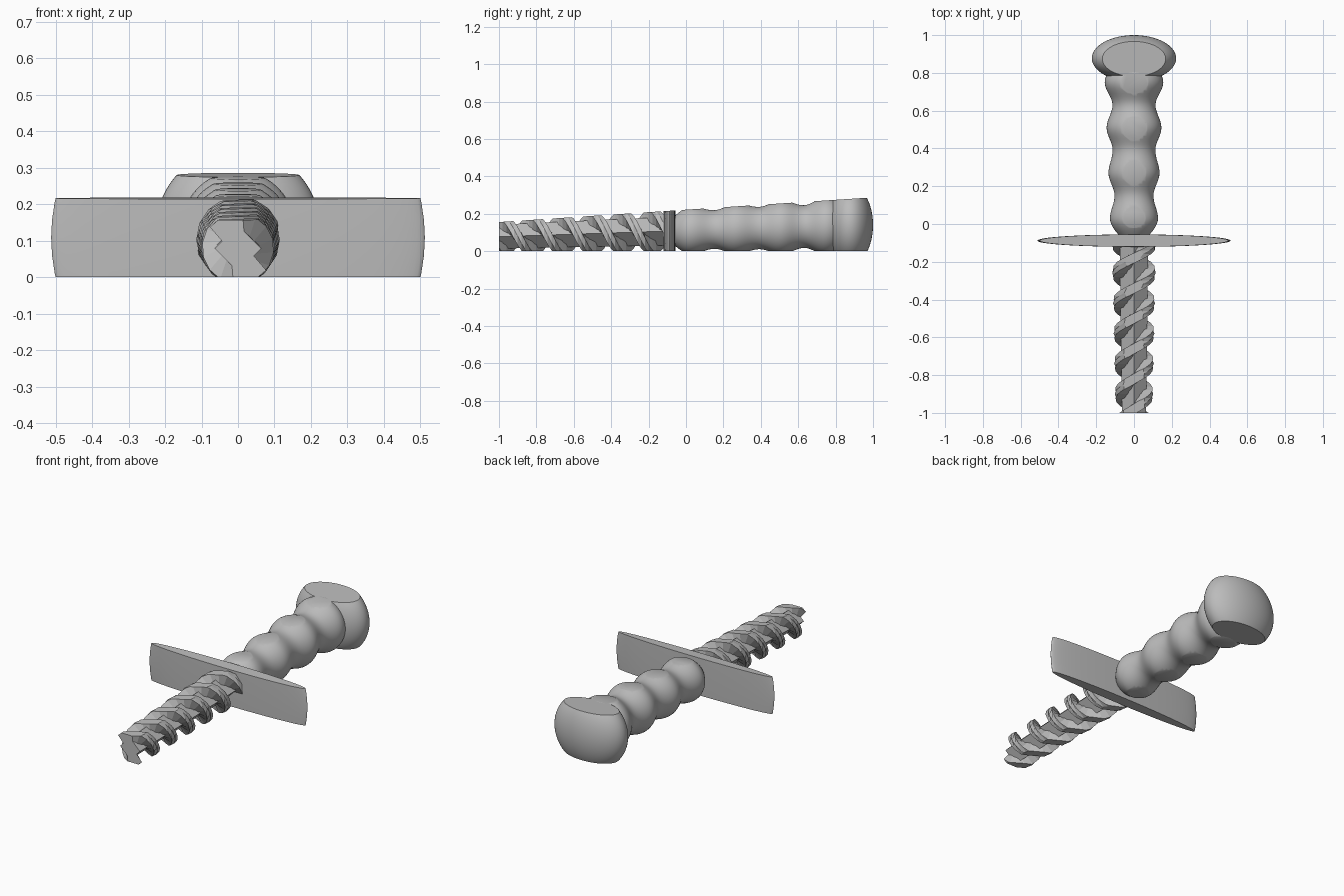
import bpy, bmesh, math
from mathutils import Vector

cube = bpy.data.objects.get("Cube")
if cube:
    bpy.data.objects.remove(cube, do_unlink=True)

grey = bpy.data.materials.new("plain grey")
grey.use_nodes = True
COLOUR = (0.5, 0.5, 0.5, 1)
grey.diffuse_color = COLOUR
grey.node_tree.nodes["Principled BSDF"].inputs["Base Color"].default_value = COLOUR

SLOPE = 0.066       # the flat top rises towards the pommel
TOP = 0.222         # height of the flat top at y = 0


def axis_z(y):
    return (TOP + SLOPE * y) / 2


def lerp(a, b, t):
    return a + (b - a) * t


def loft(bm, rings):
    """Skin a list of closed rings of points and cap both ends."""
    rows = [[bm.verts.new(p) for p in ring] for ring in rings]
    n = len(rows[0])
    for a, b in zip(rows, rows[1:]):
        for i in range(n):
            j = (i + 1) % n
            bm.faces.new((a[i], a[j], b[j], b[i]))
    bm.faces.new(rows[0])
    bm.faces.new(rows[-1])


def polar(r, angle, y):
    return Vector((r * math.sin(angle), y, axis_z(y) + r * math.cos(angle)))


def finish(name, bm, smooth):
    """Slice the part flat above and below, then make the object."""
    planes = ((Vector((0, 0, 0)), Vector((0, 0, -1))),
              (Vector((0, 0, TOP)), Vector((0, -SLOPE, 1)).normalized()))
    for co, no in planes:
        geom = bm.verts[:] + bm.edges[:] + bm.faces[:]
        bmesh.ops.bisect_plane(bm, geom=geom, plane_co=co, plane_no=no, clear_outer=True)
        rim = [e for e in bm.edges if e.is_boundary]
        bmesh.ops.holes_fill(bm, edges=rim, sides=0)
    bmesh.ops.recalc_face_normals(bm, faces=bm.faces[:])
    mesh = bpy.data.meshes.new(name)
    bm.to_mesh(mesh)
    bm.free()
    mesh.materials.append(grey)
    obj = bpy.data.objects.new(name, mesh)
    bpy.context.collection.objects.link(obj)
    if smooth:
        bpy.ops.object.select_all(action='DESELECT')
        obj.select_set(True)
        bpy.context.view_layer.objects.active = obj
        bpy.ops.object.shade_smooth_by_angle(angle=math.radians(30))
    return obj


def ellipsoid(name, y, radii):
    bm = bmesh.new()
    bmesh.ops.create_uvsphere(bm, u_segments=64, v_segments=32, radius=1)
    for v in bm.verts:
        # poles point along y
        a, b, c = v.co
        v.co = (a * radii[0], y + c * radii[1], axis_z(y) + b * radii[2])
    return finish(name, bm, True)


# Blade: four-sided core wrapped by two faceted spiral fins
START, END, HALF_TURN = -1.0, -0.08, 0.16
bm = bmesh.new()
loft(bm, [[polar(r, math.pi / 2 * i, y) for i in range(4)]
          for y, r in ((START, 0.064), (END, 0.076))])
steps = 46
for side in (0, math.pi):
    rings = []
    for s in range(steps + 1):
        t = s / steps
        y = lerp(START, END, t)
        turn = side + math.pi * (y + 0.98) / HALF_TURN
        crest = lerp(0.1, 0.118, t)
        section = ((0.04, -48), (crest * 0.97, -30), (crest, 0), (crest * 0.97, 30), (0.04, 48))
        rings.append([polar(r, turn + math.radians(d), y) for r, d in section])
    loft(bm, rings)
finish("spiral_blade", bm, False)

# Guard: wide thin lens
ellipsoid("guard", -0.088, (0.512, 0.033, 0.5))

# Grip: turned profile with four finger swells
swells = [(-0.075, 0.065), (0.03, 0.127), (0.15, 0.103), (0.27, 0.135), (0.39, 0.113),
          (0.51, 0.145), (0.63, 0.114), (0.75, 0.155), (0.86, 0.12)]
rings = []
for k, ((y0, r0), (y1, r1)) in enumerate(zip(swells, swells[1:])):
    for s in range(8):
        t = s / 8
        # the front end is rounded like a ball, the rest eases in and out
        ease = math.sin(t * math.pi / 2) if k == 0 else (1 - math.cos(t * math.pi)) / 2
        y, r = lerp(y0, y1, t), lerp(r0, r1, ease)
        rings.append([polar(r, math.tau * i / 48, y) for i in range(48)])
bm = bmesh.new()
loft(bm, rings)
finish("grip", bm, True)

# Pommel: broad flattened ball
ellipsoid("pommel", 0.877, (0.223, 0.123, 0.213))
